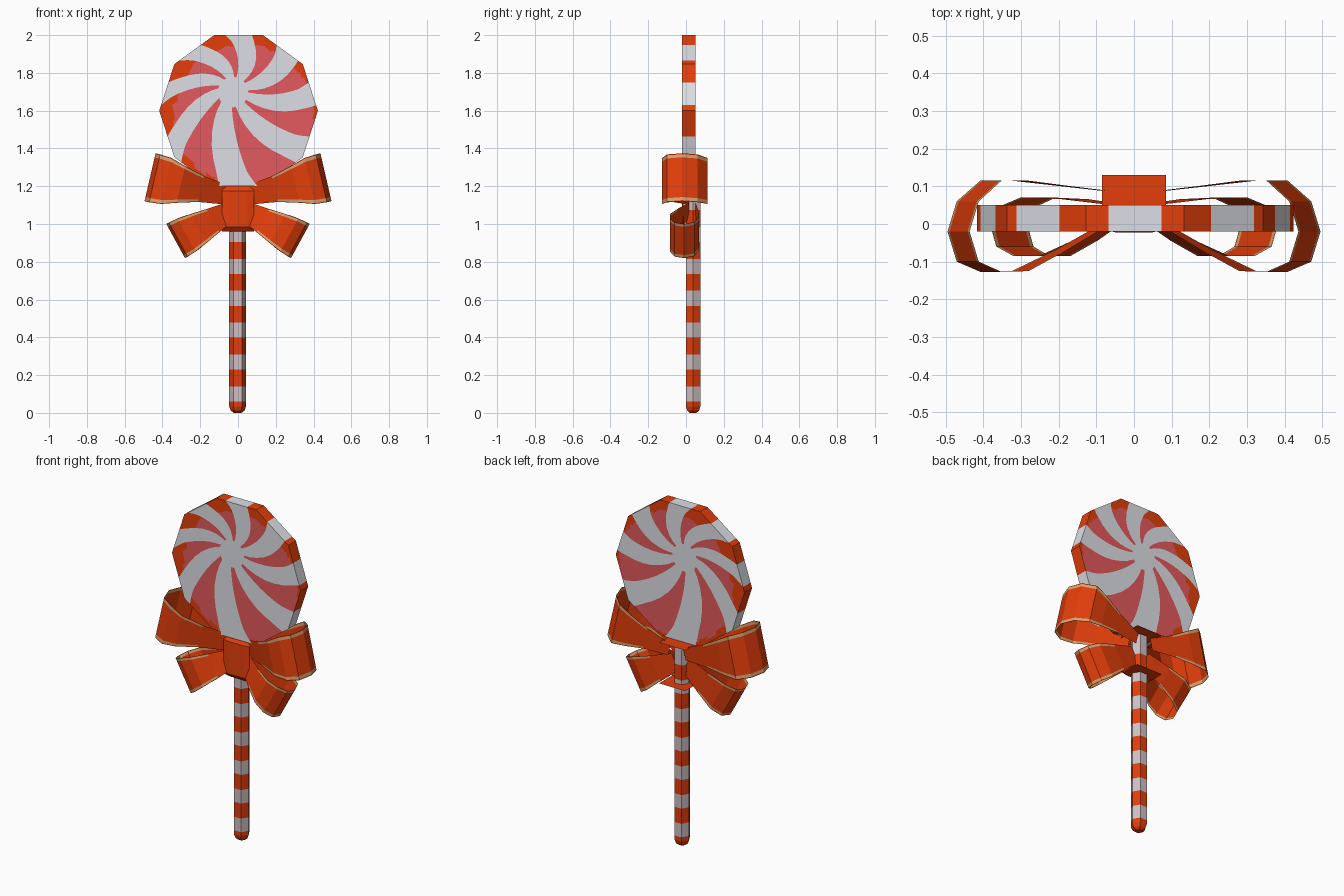
import bpy, bmesh, math
from mathutils import Vector

if "Cube" in bpy.data.objects:
    bpy.data.objects.remove(bpy.data.objects["Cube"])


def material(name, rgb):
    m = bpy.data.materials.new(name)
    m.diffuse_color = (*rgb, 1)
    m.use_nodes = True
    m.node_tree.nodes["Principled BSDF"].inputs["Base Color"].default_value = m.diffuse_color
    return m


ORANGE = material("orange_red", (0.77, 0.048, 0.003))
WHITE = material("candy_white", (0.73, 0.74, 0.79))
PINK = material("pink_red", (0.77, 0.10, 0.11))
TAN = material("tan_trim", (0.68, 0.38, 0.17))
STICK = material("stick_white", (0.62, 0.53, 0.56))


def finish(bm, name, mats):
    bmesh.ops.recalc_face_normals(bm, faces=bm.faces)
    me = bpy.data.meshes.new(name)
    bm.to_mesh(me)
    bm.free()
    for m in mats:
        me.materials.append(m)
    ob = bpy.data.objects.new(name, me)
    bpy.context.collection.objects.link(ob)
    return ob


# Candy disc: ten-sided, with swirl arms running from an off-centre hub to the rim
HUB, MID, R0, R = Vector((-0.026, 1.698)), Vector((0.003, 1.6)), 0.08, 0.42
N, TWIST = 180, math.radians(28)
STEPS = [0, .12, .25, .4, .55, .7, .8, .85, .9, .95, 1]
ARMS = [(10, 30), (50, 68), (86, 110), (132, 166)]   # degrees from the top, both sides
ARMS += [(360 - b, 360 - a) for a, b in reversed(ARMS)]


def on_arm(deg):
    d = (deg - 90) % 360
    return any(a < d < b for a, b in ARMS)


def narrowed(deg, k):
    """Shrink every arm about its middle by factor k, stretching the white between."""
    d = (deg - 90) % 360
    knots = [(0, 0)]
    for a, b in ARMS:
        c, h = (a + b) / 2, (b - a) / 2
        knots += [(a, c - h * k), (b, c + h * k)]
    knots.append((360, 360))
    for (a, p), (b, q) in zip(knots, knots[1:]):
        if a <= d <= b:
            return 90 + p + (q - p) * (d - a) / (b - a)


def swirl_point(deg, s):
    edge = R * math.cos(math.radians(18)) / math.cos(math.radians(deg % 36 - 18))
    r = R0 + (edge - R0) * s
    th = math.radians(narrowed(deg, .45 + .55 * min(1, s * 1.25))) - TWIST * (1 - s)
    return HUB.lerp(MID, s) + Vector((math.cos(th), math.sin(th))) * r


bm = bmesh.new()
rims = []
for y in (-0.02, 0.05):
    rings = []
    for s in STEPS:
        pts = [swirl_point(i * 360 / N, s) for i in range(N)]
        rings.append([bm.verts.new((p.x, y, p.y)) for p in pts])
    bm.faces.new(rings[0]).material_index = 1
    for lo, hi in zip(rings, rings[1:]):
        for i in range(N):
            k = (i + 1) % N
            f = bm.faces.new((lo[i], lo[k], hi[k], hi[i]))
            c = f.calc_center_median()
            if not on_arm((i + .5) * 360 / N):
                f.material_index = 1
            elif math.hypot(c.x - 0.03, c.z - 1.575) < 0.37:
                f.material_index = 2
    rims.append(rings[-1])
for i in range(N):
    k = (i + 1) % N
    f = bm.faces.new((rims[0][i], rims[0][k], rims[1][k], rims[1][i]))
    f.material_index = 0 if on_arm((i + .5) * 360 / N) else 1
finish(bm, "candy_disc", [ORANGE, WHITE, PINK])

# Striped hexagonal stick with rounded foot
levels = [(0, .02), (.012, .036), (.035, .045)]
for k in range(7):
    levels += [(.06 + .169 * k, .045), (.14 + .169 * k, .045)]
levels[-1] = (1.195, .045)
bm = bmesh.new()
rings = [[bm.verts.new((r * math.cos(i * math.pi / 3) - .002,
                        .038 + r * math.sin(i * math.pi / 3), z)) for i in range(6)]
         for z, r in levels]
bm.faces.new(rings[0])
bm.faces.new(rings[-1])
for j, (lo, hi) in enumerate(zip(rings, rings[1:])):
    for i in range(6):
        k = (i + 1) % 6
        f = bm.faces.new((lo[i], lo[k], hi[k], hi[i]))
        f.material_index = 1 if j >= 3 and j % 2 == 1 else 0
finish(bm, "stick", [ORANGE, STICK])


# Bow loops: a ribbon following (length, depth, half width), tilted in the front plane
def bow_loop(name, path, base_z, tilt, side):
    a = math.radians(tilt)
    cols = [-1, -.96, -.83, 0, .83, .96, 1]
    bm = bmesh.new()
    rows = []
    for u, y, h in path:
        rows.append([bm.verts.new((side * (u * math.cos(a) - c * h * math.sin(a)), y,
                                   base_z + u * math.sin(a) + c * h * math.cos(a)))
                     for c in cols])
    for j in range(len(rows) - 1):
        for i in range(len(cols) - 1):
            f = bm.faces.new((rows[j][i], rows[j][i + 1], rows[j + 1][i + 1], rows[j + 1][i]))
            f.material_index = 1 if i in (1, 4) and 0 < j < len(rows) - 2 else 0
    finish(bm, name, [ORANGE, TAN])


UPPER = [(.05, .015, .05), (.20, -.07, .07), (.31, -.125, .1), (.39, -.127, .125),
         (.453, -.1, .13), (.478, -.02, .13), (.453, .06, .13), (.39, .115, .125),
         (.31, .115, .1), (.20, .102, .065), (.05, .085, .035)]
LOWER = [(.04, .015, .05), (.15, -.045, .07), (.24, -.085, .088), (.31, -.085, .1),
         (.36, -.06, .103), (.376, -.01, .103), (.355, .045, .103), (.29, .07, .098),
         (.18, .066, .075), (.04, .05, .05)]
for side, label in ((1, "right"), (-1, "left")):
    bow_loop("upper_bow_loop_" + label, UPPER, 1.14, 13, side)
    bow_loop("lower_bow_loop_" + label, LOWER, 1.09, -28.6, side)

# Bow knot: a wrapped band, open at the back, its side edges slightly set back
profile = [(.13, 1.2), (.0, 1.2), (-.02, 1.175), (-.022, .985), (.0, .96), (.13, .96)]
bm = bmesh.new()
rows = []
for j, (y, z) in enumerate(profile):
    back = .008 if 0 < j < 5 else 0
    rows.append([bm.verts.new((x, y + (back if abs(x) > .06 else 0), z))
                 for x in (-.085, -.05, .05, .085)])
for lo, hi in zip(rows, rows[1:]):
    for i in range(3):
        bm.faces.new((lo[i], lo[i + 1], hi[i + 1], hi[i]))
finish(bm, "bow_knot", [ORANGE])
